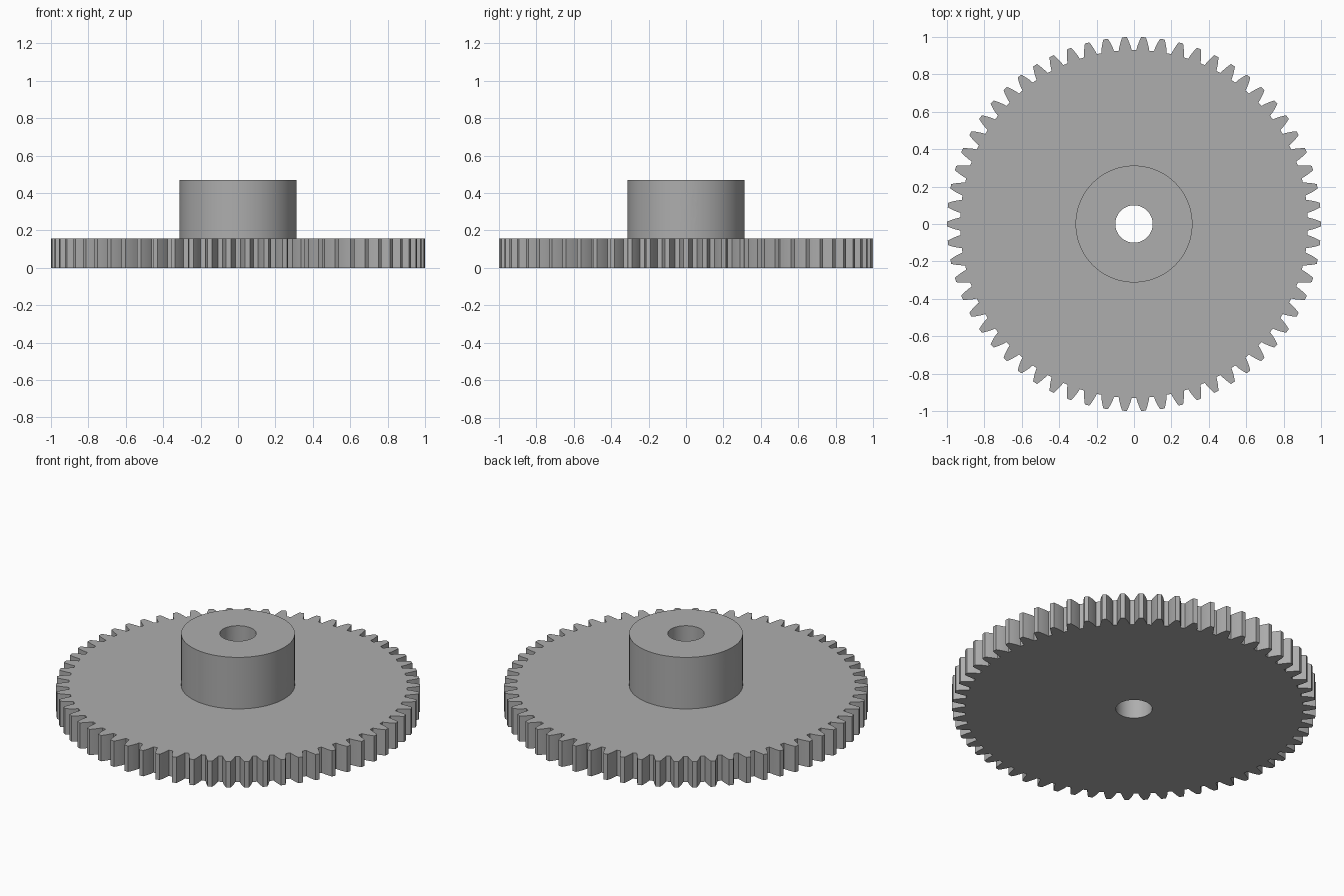
import bpy
import bmesh
from math import acos, cos, pi, radians, sin, tan
from mathutils import Matrix

if "Cube" in bpy.data.objects:
    bpy.data.objects.remove(bpy.data.objects["Cube"])

TEETH = 62
MODULE = 2 / (TEETH + 2)
PITCH_R = TEETH * MODULE / 2
ROOT_R = PITCH_R - 1.25 * MODULE
FACE = 5 * MODULE
HEIGHT = 15 * MODULE
HUB_R = 10 * MODULE
BORE_R = 0.1
SCREW_R = 0.067

grey = bpy.data.materials.new("plain grey")
grey.use_nodes = True
colour = (0.42, 0.42, 0.42, 1)
grey.diffuse_color = colour
grey.node_tree.nodes["Principled BSDF"].inputs["Base Color"].default_value = colour


def make_object(name, bm):
    bmesh.ops.recalc_face_normals(bm, faces=bm.faces)
    mesh = bpy.data.meshes.new(name)
    bm.to_mesh(mesh)
    bm.free()
    mesh.materials.append(grey)
    obj = bpy.data.objects.new(name, mesh)
    bpy.context.collection.objects.link(obj)
    return obj


def cylinder(name, radius, low, high, sides, turn=None):
    bm = bmesh.new()
    bmesh.ops.create_cone(bm, cap_ends=True, segments=sides, radius1=radius,
                          radius2=radius, depth=high - low,
                          matrix=Matrix.Translation((0, 0, (low + high) / 2)))
    if turn:
        bm.transform(turn)
    return make_object(name, bm)


def combine(target, tool, operation):
    mod = target.modifiers.new(operation, 'BOOLEAN')
    mod.operation = operation
    mod.solver = 'EXACT'
    mod.object = tool
    bpy.context.view_layer.objects.active = target
    bpy.ops.object.modifier_apply(modifier=mod.name)
    bpy.data.objects.remove(tool)


# Involute tooth flank: half angle of the tooth at a given radius
def half_angle(radius):
    pressure = radians(20)
    a = acos(PITCH_R * cos(pressure) / radius)
    return pi / (2 * TEETH) + tan(pressure) - pressure - tan(a) + a


# Toothed wheel, extruded from its outline
STEPS = 5
radii = [ROOT_R + (1 - ROOT_R) * i / (STEPS - 1) for i in range(STEPS)]
flank = [(r, half_angle(r)) for r in radii]
tooth = [(r, -a) for r, a in flank] + [(r, a) for r, a in reversed(flank)]
bm = bmesh.new()
outline = []
for k in range(TEETH):
    centre = 2 * pi * k / TEETH
    for r, a in tooth:
        outline.append(bm.verts.new((r * cos(centre + a), r * sin(centre + a), 0)))
base = bm.faces.new(outline)
top = bmesh.ops.extrude_face_region(bm, geom=[base], use_keep_orig=True)
bmesh.ops.translate(bm, vec=(0, 0, FACE),
                    verts=[v for v in top["geom"] if isinstance(v, bmesh.types.BMVert)])
gear = make_object("gear_wheel", bm)

# Hub, centre bore and cross hole
combine(gear, cylinder("hub", HUB_R, FACE / 2, HEIGHT, 72), 'UNION')
combine(gear, cylinder("bore", BORE_R, -1, 1, 48), 'DIFFERENCE')
across = Matrix.Translation((0, 0, 10 * MODULE)) @ Matrix.Rotation(pi / 2, 4, 'Y')
combine(gear, cylinder("screw_hole", SCREW_R, -1, 1, 40, across), 'DIFFERENCE')

bpy.ops.object.select_all(action='DESELECT')
gear.select_set(True)
bpy.context.view_layer.objects.active = gear
bpy.ops.object.shade_smooth_by_angle(angle=radians(20))
